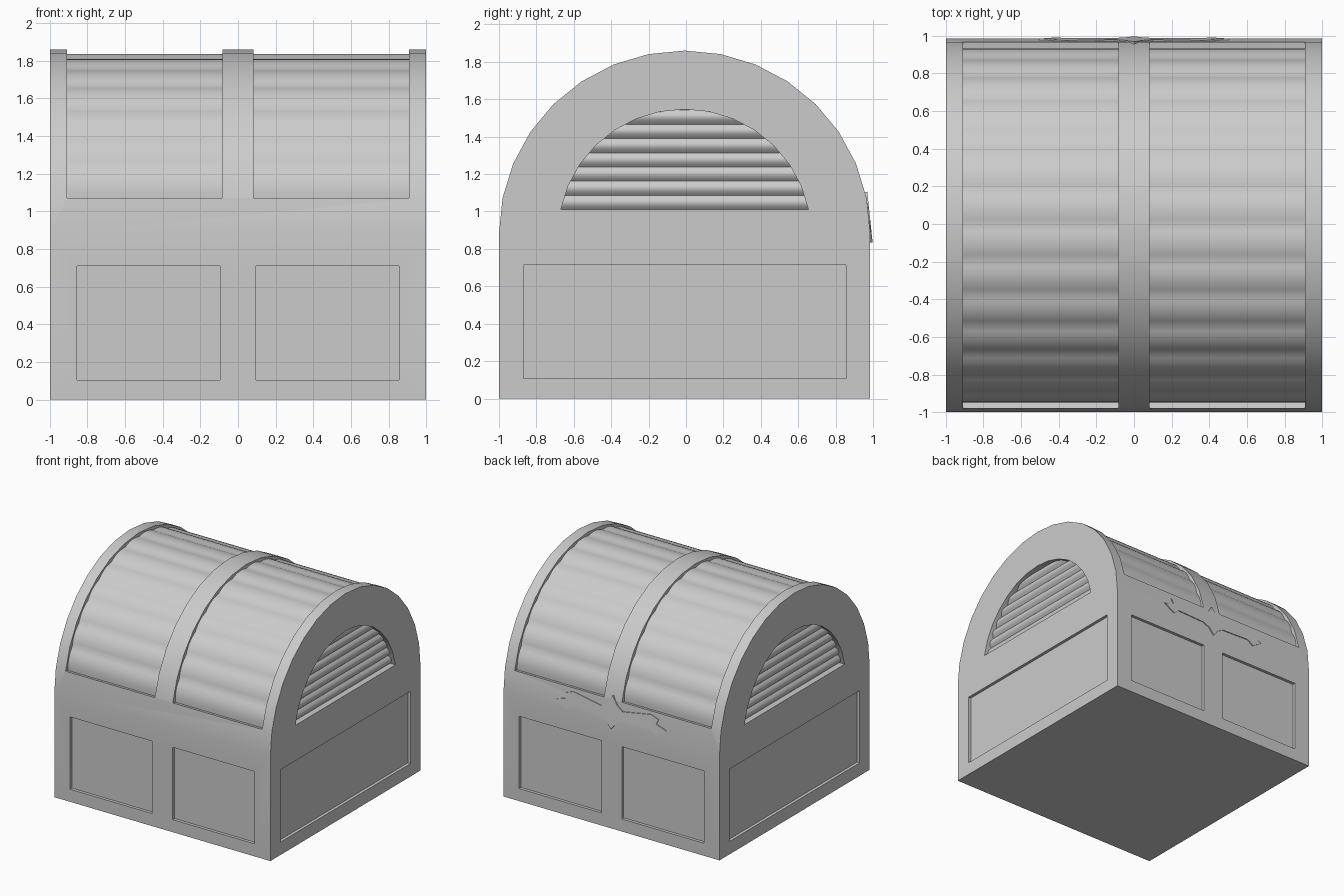
import bpy, bmesh, math

if "Cube" in bpy.data.objects:
    bpy.data.objects.remove(bpy.data.objects["Cube"])

YC, RY, ZC, RZ = -0.0075, 0.9925, 0.88, 0.98   # lid arch: centre and radii
SEG = 16                                        # flats around the lid

grey = bpy.data.materials.new("plain_grey")
grey.diffuse_color = (0.6, 0.6, 0.6, 1)
grey.use_nodes = True
grey.node_tree.nodes["Principled BSDF"].inputs["Base Color"].default_value = grey.diffuse_color


def arch(a, f=1.0):
    """Point (y, z) on the lid arch at angle a, scaled by f."""
    return (YC + f * RY * math.cos(a), ZC + f * RZ * math.sin(a))


def prism(bm, pts, x0, x1):
    """Extrude a (y, z) outline along x."""
    lo = [bm.verts.new((x0, y, z)) for y, z in pts]
    hi = [bm.verts.new((x1, y, z)) for y, z in pts]
    bm.faces.new(lo)
    bm.faces.new(hi[::-1])
    n = len(pts)
    for i in range(n):
        j = (i + 1) % n
        bm.faces.new((lo[j], lo[i], hi[i], hi[j]))


def box(bm, x0, x1, y0, y1, z0, z1):
    prism(bm, [(y0, z0), (y1, z0), (y1, z1), (y0, z1)], x0, x1)


def finish(bm, name, recalc=True):
    if recalc:
        bmesh.ops.recalc_face_normals(bm, faces=bm.faces)
    me = bpy.data.meshes.new(name)
    bm.to_mesh(me)
    bm.free()
    me.materials.append(grey)
    ob = bpy.data.objects.new(name, me)
    bpy.context.collection.objects.link(ob)
    return ob


def smooth(ob):
    bpy.ops.object.select_all(action='DESELECT')
    ob.select_set(True)
    bpy.context.view_layer.objects.active = ob
    bpy.ops.object.shade_smooth_by_angle(angle=math.radians(30))


# Solid chest: box with round lid
bm = bmesh.new()
outline = [arch(math.pi * i / SEG) for i in range(SEG + 1)]
outline += [(YC - RY, 0), (YC + RY, 0)]
prism(bm, outline, -1, 1)
chest = finish(bm, "chest_body")

# Cutters: lid bays with rounded planks, wall panels, end windows
bm = bmesh.new()
step = math.pi / SEG
SUB = 6
bay = [arch(step * i, 1.1) for i in range(1, SEG)]
for k in range((SEG - 2) * SUB, -1, -1):
    bulge = math.sin(math.pi * (k % SUB) / SUB)
    bay.append(arch(step * (1 + k / SUB), 0.966 + 0.014 * bulge))
window = [arch(step * i, 0.68) for i in range(1, SEG)]
DEPTH = 0.025
for s in (-1, 1):
    prism(bm, bay, *sorted((s * 0.083, s * 0.91)))
    xa, xb = sorted((s * 0.095, s * 0.855))
    box(bm, xa, xb, -1.1, YC - RY + DEPTH, 0.105, 0.71)
    box(bm, xa, xb, YC + RY - DEPTH, 1.1, 0.105, 0.71)
    xa, xb = sorted((s * (1 - DEPTH), s * 1.1))
    box(bm, xa, xb, -0.868, 0.855, 0.108, 0.713)
    prism(bm, window, *sorted((s * 0.945, s * 1.1)))
cutter = finish(bm, "recess_cutter")
cutter.hide_render = True

mod = chest.modifiers.new("recesses", 'BOOLEAN')
mod.operation = 'DIFFERENCE'
mod.solver = 'EXACT'
mod.object = cutter
bpy.context.view_layer.objects.active = chest
bpy.ops.object.modifier_apply(modifier=mod.name)
bpy.data.objects.remove(cutter)
smooth(chest)

# Horizontal rounded planks in the end windows
bm = bmesh.new()
z0, z1 = window[0][1], ZC + 0.68 * RZ - 0.005
PL, SUB = 7, 6
for s in (-1, 1):
    prev = None
    for k in range(PL * SUB + 1):
        z = z0 + (z1 - z0) * k / (PL * SUB)
        half = 0.68 * RY * math.sqrt(max(0, 1 - ((z - ZC) / (0.68 * RZ)) ** 2))
        x = s * (0.95 + 0.022 * math.sin(math.pi * (k % SUB) / SUB))
        row = [bm.verts.new((x, YC - half, z)), bm.verts.new((x, YC + half, z))]
        if prev:
            q = (prev[0], prev[1], row[1], row[0])
            bm.faces.new(q if s > 0 else q[::-1])
        prev = row
smooth(finish(bm, "end_window_planks", recalc=False))

# Winged clasp plate on the back, leaning with the lid
half_shape = [(0, 1.105), (0.045, 1.04), (0.10, 1.00), (0.36, 1.045), (0.43, 1.02),
              (0.41, 0.98), (0.505, 0.95), (0.41, 0.89), (0.36, 0.93),
              (0.10, 0.92), (0.045, 0.89), (0, 0.835)]
shape = half_shape + [(-x, z) for x, z in half_shape[-2:0:-1]]
bm = bmesh.new()


def lean(z):
    return 0.997 - (z - 0.84) * 0.105


front = [bm.verts.new((x, lean(z), z)) for x, z in shape]
back = [bm.verts.new((x, lean(z) - 0.03, z)) for x, z in shape]
bm.faces.new(front)
bm.faces.new(back[::-1])
for i in range(len(shape)):
    j = (i + 1) % len(shape)
    bm.faces.new((front[i], front[j], back[j], back[i]))
finish(bm, "back_clasp")
